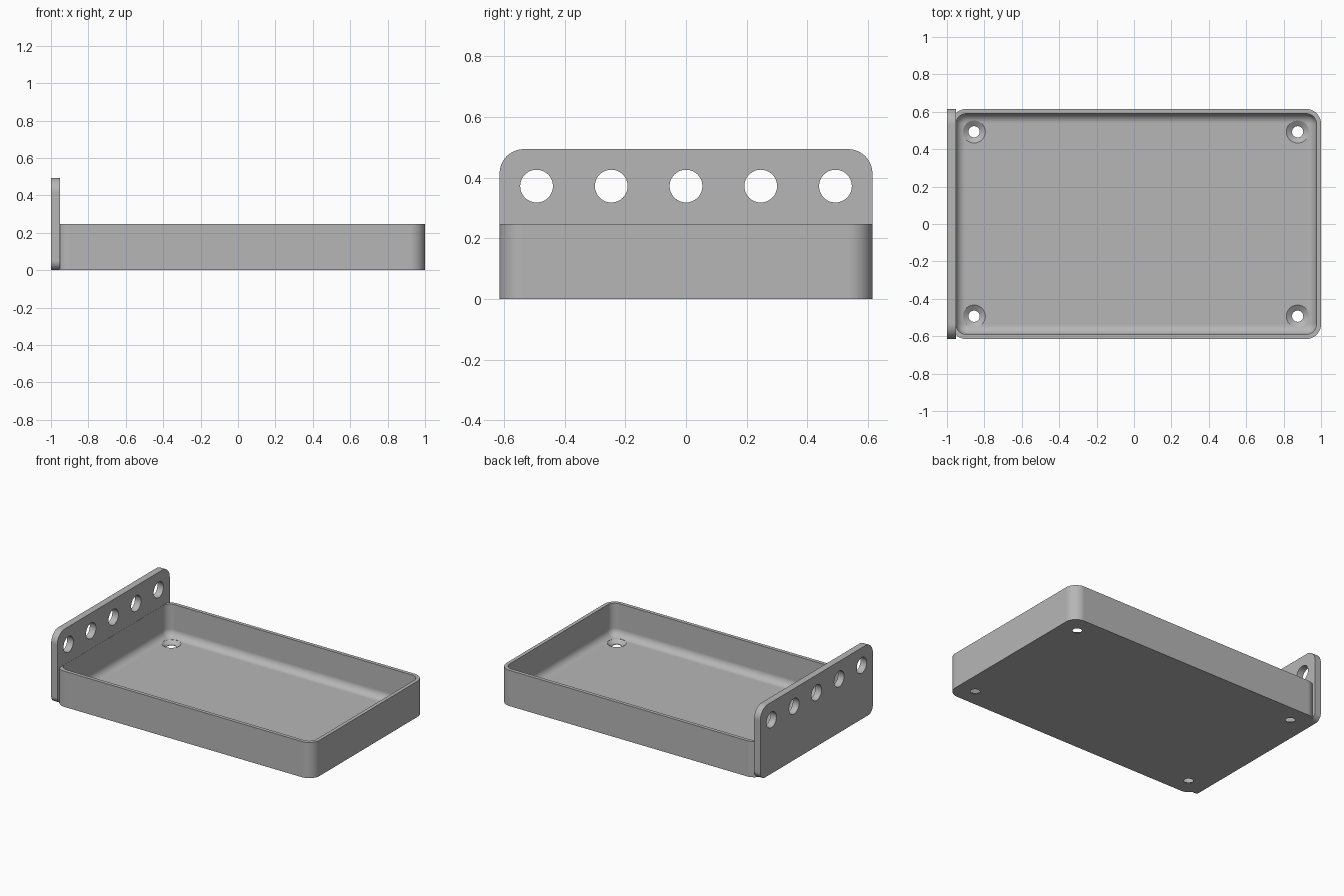
import bpy, bmesh, math
from mathutils import Vector

if "Cube" in bpy.data.objects:
    bpy.data.objects.remove(bpy.data.objects["Cube"], do_unlink=True)

GREY = (0.47, 0.47, 0.47, 1)
grey = bpy.data.materials.new("plain grey")
grey.use_nodes = True
grey.diffuse_color = GREY
grey.node_tree.nodes["Principled BSDF"].inputs["Base Color"].default_value = GREY

HALF_Y = 0.615
TRAY_LEFT, TRAY_TOP = -0.977, 0.247
WALL, FLOOR, FILLET, CORNER = 0.025, 0.025, 0.05, 0.08


def rounded_rect(u0, u1, v0, v1, low_r, high_r, steps=10):
    """Counter-clockwise outline with separate radii for the low-v and high-v corners."""
    corners = [(u1 - low_r, v0 + low_r, low_r, 270), (u1 - high_r, v1 - high_r, high_r, 0),
               (u0 + high_r, v1 - high_r, high_r, 90), (u0 + low_r, v0 + low_r, low_r, 180)]
    points = []
    for u, v, r, start in corners:
        for i in range(steps + 1):
            a = math.radians(start + 90 * i / steps)
            points.append((u + r * math.cos(a), v + r * math.sin(a)))
    return points


def circle(u, v, r, sides=48):
    return [(u + r * math.cos(math.tau * i / sides), v + r * math.sin(math.tau * i / sides))
            for i in range(sides)]


def loft(bm, loops):
    """Skin a stack of matching closed loops and cap both ends."""
    rings = [[bm.verts.new(p) for p in loop] for loop in loops]
    for a, b in zip(rings, rings[1:]):
        for i in range(len(a)):
            j = (i + 1) % len(a)
            bm.faces.new((a[i], a[j], b[j], b[i]))
    bm.faces.new(rings[0][::-1])
    bm.faces.new(rings[-1])


def make_object(name, bm):
    bmesh.ops.recalc_face_normals(bm, faces=bm.faces[:])
    mesh = bpy.data.meshes.new(name)
    bm.to_mesh(mesh)
    bm.free()
    mesh.materials.append(grey)
    obj = bpy.data.objects.new(name, mesh)
    bpy.context.collection.objects.link(obj)
    return obj


def cut_and_smooth(obj, cutter):
    """Cut the holes for good, then shade with crisp edges."""
    bpy.ops.object.select_all(action='DESELECT')
    bpy.context.view_layer.objects.active = obj
    obj.select_set(True)
    cut = obj.modifiers.new("holes", 'BOOLEAN')
    cut.operation, cut.solver, cut.object = 'DIFFERENCE', 'EXACT', cutter
    bpy.ops.object.modifier_apply(modifier=cut.name)
    bpy.data.objects.remove(cutter, do_unlink=True)
    bpy.ops.object.shade_smooth_by_angle(angle=math.radians(30))
    weighted = obj.modifiers.new("weighted normals", 'WEIGHTED_NORMAL')
    weighted.keep_sharp = True


def tray_loop(inset, z):
    r = max(CORNER - inset, 0.004)
    outline = rounded_rect(TRAY_LEFT + inset, 1 - inset, -HALF_Y + inset, HALF_Y - inset, r, r)
    return [Vector((x, y, z)) for x, y in outline]


# Tray: outer wall, rim, inner wall, filleted floor edge, flat floor
loops = [tray_loop(0, 0), tray_loop(0, TRAY_TOP), tray_loop(WALL, TRAY_TOP)]
for i in range(9):
    a = math.radians(90 * i / 8)
    loops.append(tray_loop(WALL + FILLET * (1 - math.cos(a)), FLOOR + FILLET * (1 - math.sin(a))))
loops.append(tray_loop(WALL + FILLET + 0.004, FLOOR))
bm = bmesh.new()
loft(bm, loops)
tray = make_object("tray", bm)

# Countersunk screw holes in the floor corners
bm = bmesh.new()
for x in (-0.855, 0.875):
    for y in (-0.493, 0.493):
        loft(bm, [[Vector((u, v, z)) for u, v in circle(x, y, r)]
                  for z, r in ((-0.05, 0.03), (0.004, 0.03), (FLOOR, 0.06), (0.1, 0.06))])
cut_and_smooth(tray, make_object("screw_hole_cutter", bm))

# Upright end plate
bm = bmesh.new()
outline = rounded_rect(-HALF_Y, HALF_Y, 0, 0.494, 0.05, CORNER)
loft(bm, [[Vector((x, y, z)) for y, z in outline] for x in (-1, -0.953)])
plate = make_object("end_plate", bm)

# Row of round holes through the plate
bm = bmesh.new()
for i in range(-2, 3):
    loft(bm, [[Vector((x, y, z)) for y, z in circle(i * 0.2465, 0.372, 0.054)]
              for x in (-1.1, -0.9)])
cut_and_smooth(plate, make_object("plate_hole_cutter", bm))
